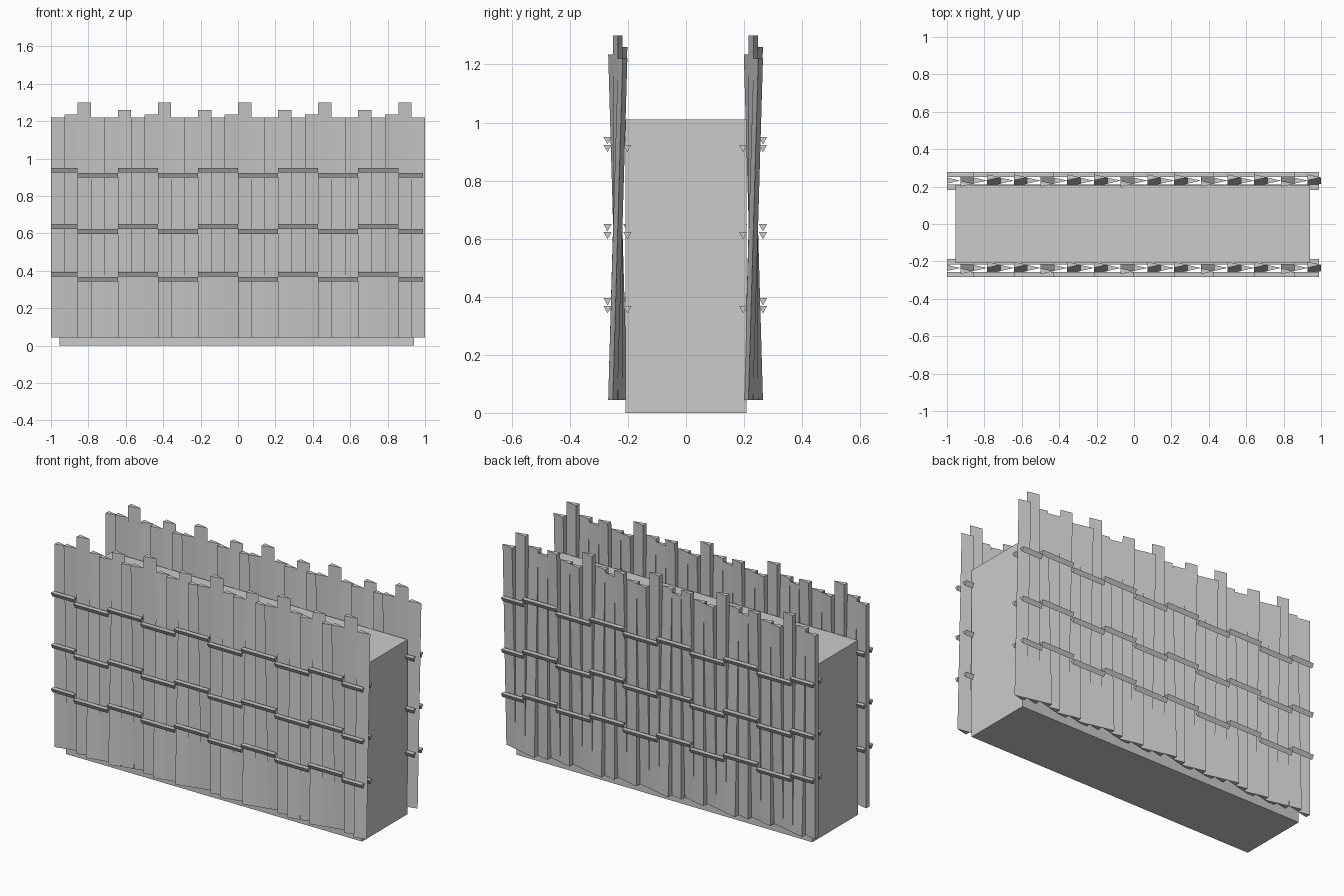
import bpy
import bmesh

cube = bpy.data.objects.get("Cube")
if cube:
    bpy.data.objects.remove(cube, do_unlink=True)

grey = bpy.data.materials.new("plain grey")
grey.use_nodes = True
grey.diffuse_color = (0.6, 0.6, 0.6, 1)
grey.node_tree.nodes["Principled BSDF"].inputs["Base Color"].default_value = (0.6, 0.6, 0.6, 1)


def loft(bm, start, end):
    """Closed solid between two matching rings of points."""
    a = [bm.verts.new(p) for p in start]
    b = [bm.verts.new(p) for p in end]
    bm.faces.new(a[::-1])
    bm.faces.new(b)
    for i in range(len(a)):
        j = (i + 1) % len(a)
        bm.faces.new((a[i], a[j], b[j], b[i]))


def finish(bm, name):
    bmesh.ops.recalc_face_normals(bm, faces=bm.faces)
    mesh = bpy.data.meshes.new(name)
    bm.to_mesh(mesh)
    bm.free()
    mesh.materials.append(grey)
    obj = bpy.data.objects.new(name, mesh)
    bpy.context.collection.objects.link(obj)


# Solid wall core
core = bmesh.new()
ring = [(-0.955, -0.208), (0.94, -0.208), (0.94, 0.208), (-0.955, 0.208)]
loft(core, [(x, y, 0) for x, y in ring], [(x, y, 1.01) for x, y in ring])
finish(core, "wall_core")

PITCH = 2 / 28
TOPS = [1.22, 1.235, 1.30, 1.22, 1.22, 1.26]
LEANS = [0, -0.017, 0, 0.017, 0, 0.017]     # depth shift at the top, opposite at the foot


def wedge(x, y, z):
    """Plank section: thick left edge tapering to a thin right edge."""
    return [(x, y - 0.016, z), (x + PITCH, y, z), (x, y + 0.016, z)]


# Rows of leaning wedge-shaped planks
def palisade(name, y):
    bm = bmesh.new()
    for i in range(28):
        x, lean = -1 + i * PITCH, LEANS[i % 6]
        loft(bm, wedge(x, y - lean, 0.045), wedge(x, y + lean, TOPS[i % 6]))
    finish(bm, name)


# Stepped triangular rails, alternating high and low
def rails(name, y):
    bm = bmesh.new()
    cuts = [-1] + [-1 + (2 + 3 * k) * PITCH for k in range(9)] + [0.99]
    for top in (0.95, 0.65, 0.395):
        for k in range(len(cuts) - 1):
            z = top - 0.027 * (k % 2)
            section = [(y - 0.014, z), (y, z - 0.025), (y + 0.014, z)]
            loft(bm, [(cuts[k], *p) for p in section], [(cuts[k + 1], *p) for p in section])
    finish(bm, name)


for side, y in (("front", -0.235), ("back", 0.232)):
    palisade(side + "_planks", y)
    rails(side + "_rails_near", y - 0.035)
    rails(side + "_rails_far", y + 0.033)
